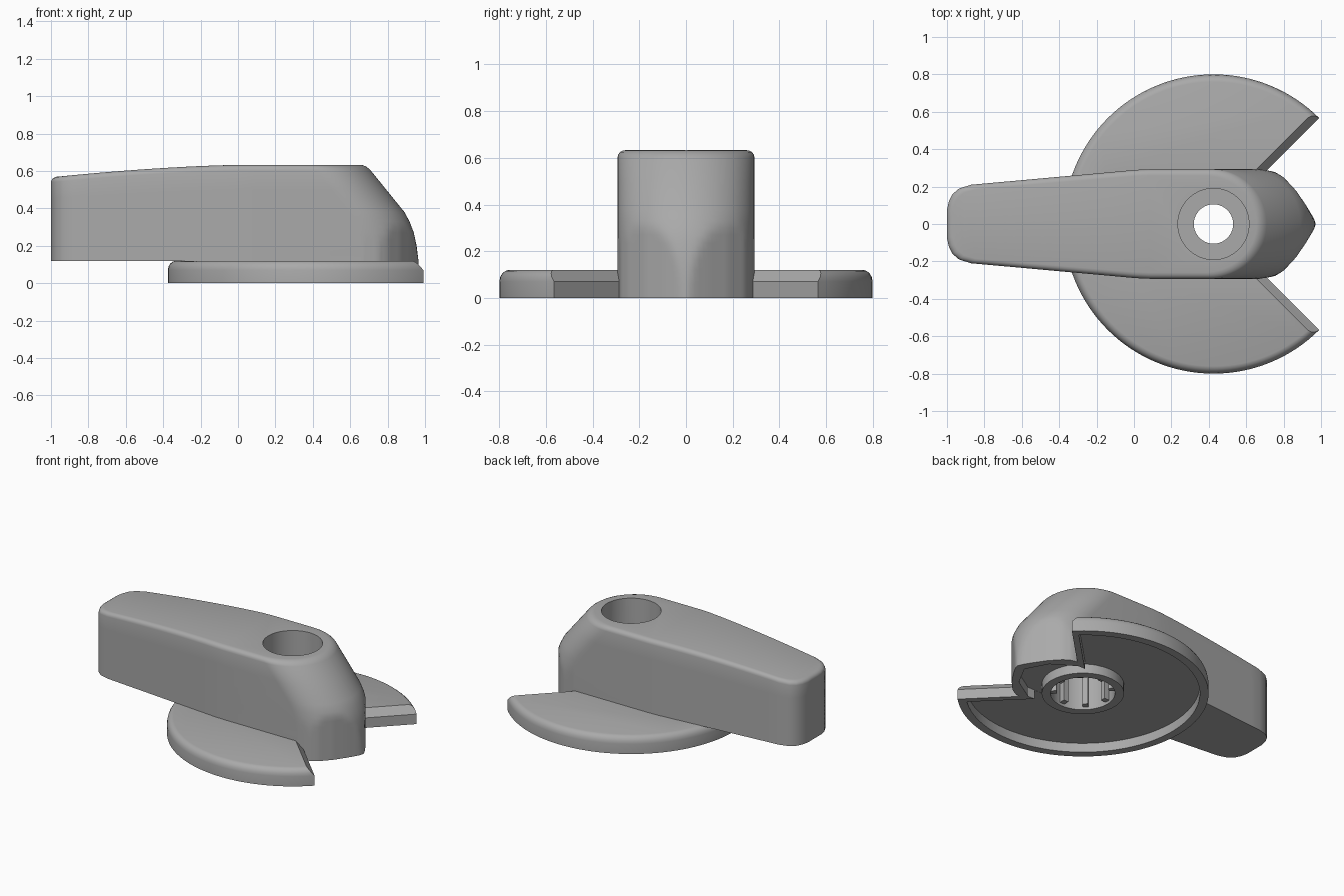
import bpy, bmesh
from math import pi, sin, cos, asin, sqrt

cube = bpy.data.objects.get("Cube")
if cube:
    bpy.data.objects.remove(cube, do_unlink=True)

grey = bpy.data.materials.new("plain grey")
grey.use_nodes = True
GREY = (0.4, 0.4, 0.4, 1)
grey.diffuse_color = GREY
grey.node_tree.nodes["Principled BSDF"].inputs["Base Color"].default_value = GREY

PIVOT = 0.425      # x of the shaft axis
HALF = 0.293       # half width of the handle
TOP = 0.633


def lerp(points, t):
    """Piecewise linear lookup in a list of (t, value)."""
    for (a, va), (b, vb) in zip(points, points[1:]):
        if t <= b:
            return va + (vb - va) * max(0, t - a) / (b - a)
    return points[-1][1]


def loft(name, rings, paired=False):
    """Skin closed rings; paired caps join mirrored points across the ring."""
    bm = bmesh.new()
    rows = [[bm.verts.new(p) for p in ring] for ring in rings]
    n = len(rows[0])
    for low, high in zip(rows, rows[1:]):
        for i in range(n):
            j = (i + 1) % n
            bm.faces.new((low[i], low[j], high[j], high[i]))
    for row in (rows[0], rows[-1]):
        if paired:
            for i in range(n // 2 - 1):
                bm.faces.new((row[i], row[i + 1], row[n - 2 - i], row[n - 1 - i]))
        else:
            bm.faces.new(row)
    bmesh.ops.recalc_face_normals(bm, faces=bm.faces)
    mesh = bpy.data.meshes.new(name)
    bm.to_mesh(mesh)
    bm.free()
    obj = bpy.data.objects.new(name, mesh)
    bpy.context.collection.objects.link(obj)
    mesh.materials.append(grey)
    return obj


def prism(name, outline, z0, z1):
    return loft(name, [[(x, y, z) for x, y in outline] for z in (z0, z1)])


def cylinder(name, r, z0, z1, sides=64):
    ring = [(PIVOT + r * cos(2 * pi * i / sides), r * sin(2 * pi * i / sides))
            for i in range(sides)]
    return prism(name, ring, z0, z1)


def combine(body, other, operation):
    """Apply a boolean and discard the helper."""
    mod = body.modifiers.new("join", "BOOLEAN")
    mod.operation, mod.solver, mod.object = operation, "EXACT", other
    bpy.context.view_layer.objects.active = body
    bpy.ops.object.modifier_apply(modifier=mod.name)
    bpy.data.objects.remove(other, do_unlink=True)


# Handle: tapered lever whose nose is a rounded slope meeting a pointed plan
TAIL = [(-1, 0.03), (-1, 0.075), (-0.99, 0.12), (-0.97, 0.16), (-0.935, 0.19), (-0.87, 0.21)]
NOSE = [(0, 0.972), (0.03, 0.962), (0.1, 0.92), (0.18, 0.865),
        (0.25, 0.8), (0.28, 0.75), (HALF, 0.67)]
SLOPE = [(0, 0.972), (0.12, 0.965), (0.2, 0.955), (0.27, 0.94), (0.33, 0.917),
         (0.38, 0.89), (TOP, 0.685)]


def handle_ring(z, inset=0):
    front = lerp(SLOPE, z)
    half = list(TAIL)
    for i in range(1, 13):
        x = -0.87 + i * 0.08
        half.append((x, 0.21 + (HALF - 0.21) * min(1, i / 11.5)))
    for i in range(25):
        y = max(HALF * cos(i / 24 * pi / 2), 0.004)
        half.append((min(front - HALF + sqrt(max(0, HALF ** 2 - y * y)), lerp(NOSE, y)), y))
    ring = []
    middle = (front - 1) / 2
    for x, y in half:
        x = middle + (x - middle) * (1 - inset / (front - middle))
        y *= 1 - inset / 0.26
        drop = 0.067 * (max(0, 0.05 - x) / 1.05) ** 1.6
        ring.append((x, y, z - drop * max(0, z - 0.15) / (TOP - 0.15)))
    return ring + [(x, -y, z) for x, y, z in reversed(ring)]


levels = [(z, 0) for z in (0, 0.06, 0.12, 0.16, 0.2, 0.235, 0.27, 0.3, 0.33, 0.38, 0.5, 0.603)]
levels += [(TOP - 0.03 * (1 - sin(a)), 0.03 * (1 - cos(a))) for a in (pi / 8, pi / 4, 3 * pi / 8, pi / 2)]
body = loft("handle_and_disc", [handle_ring(z, d) for z, d in levels], paired=True)
tail_gap = [(-1.2, -0.5), (0.4, -0.5), (0.4, 0.5), (-1.2, 0.5)]
combine(body, prism("tail_clearance", tail_gap, -0.1, 0.119), "DIFFERENCE")


# Disc with a quarter notch, softened rim and chamfered notch edges
def sector(r, d, z):
    start = pi / 4 + asin(d / r)
    arc = [start + (2 * pi - 2 * start) * i / 96 for i in range(97)]
    return [(PIVOT - d * sqrt(2), 0, z)] + [(PIVOT + r * cos(a), r * sin(a), z) for a in arc]


RIM = [(0, 0.8, 0), (0.07, 0.8, 0), (0.09, 0.796, 0.018), (0.105, 0.787, 0.031),
       (0.115, 0.775, 0.04), (0.12, 0.76, 0.045)]
combine(body, loft("disc", [sector(r, d, z) for z, r, d in RIM]), "UNION")

# Underside recess inside the rim and the nose
combine(body, loft("disc_recess", [sector(0.745, 0.04, -0.1), sector(0.745, 0.04, 0.065)]),
        "DIFFERENCE")
pocket = [(0.33, -0.25), (0.67, -0.25), (0.83, -0.15), (0.91, 0),
          (0.83, 0.15), (0.67, 0.25), (0.33, 0.25)]
combine(body, prism("nose_recess", pocket, -0.1, 0.066), "DIFFERENCE")

# Shaft hub, splined socket, through hole and screw well
combine(body, cylinder("hub", 0.262, 0, 0.1), "UNION")
combine(body, cylinder("socket", 0.205, -0.1, 0.3), "DIFFERENCE")
combine(body, cylinder("screw_well", 0.19, 0.36, 0.8), "DIFFERENCE")
combine(body, cylinder("through_hole", 0.105, 0.2, 0.5), "DIFFERENCE")
for k in range(8):
    a = 2 * pi * k / 8
    rib = [(PIVOT + u * cos(a) - v * sin(a), u * sin(a) + v * cos(a))
           for u, v in ((0.165, -0.018), (0.225, -0.018), (0.225, 0.018), (0.165, 0.018))]
    combine(body, prism("rib", rib, 0.02, 0.31), "UNION")

bpy.ops.object.select_all(action="DESELECT")
body.select_set(True)
bpy.context.view_layer.objects.active = body
bpy.ops.object.shade_smooth_by_angle(angle=pi / 6)
